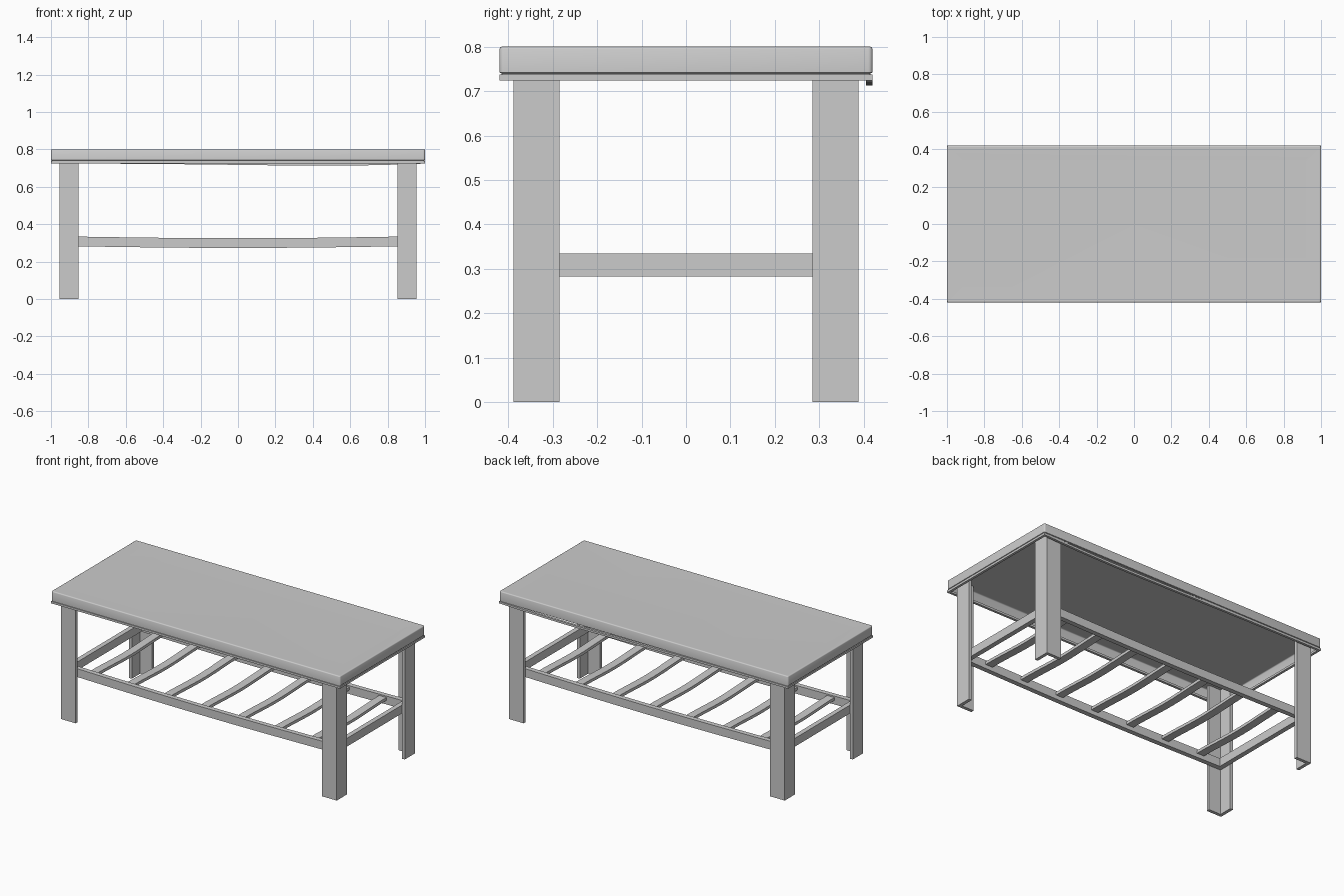
import bpy, bmesh, math
from mathutils import Vector

if "Cube" in bpy.data.objects:
    bpy.data.objects.remove(bpy.data.objects["Cube"])


def finish(name, bm, smooth=False):
    bmesh.ops.recalc_face_normals(bm, faces=bm.faces)
    me = bpy.data.meshes.new(name)
    bm.to_mesh(me)
    bm.free()
    ob = bpy.data.objects.new(name, me)
    bpy.context.collection.objects.link(ob)
    if smooth:
        bpy.context.view_layer.objects.active = ob
        ob.select_set(True)
        bpy.ops.object.shade_smooth_by_angle(angle=math.radians(35))
        ob.select_set(False)
    return ob


def loft(bm, rings, cap_start=True, cap_end=True):
    loops = [[bm.verts.new(p) for p in r] for r in rings]
    n = len(loops[0])
    for a, b in zip(loops, loops[1:]):
        for i in range(n):
            j = (i + 1) % n
            bm.faces.new((a[i], a[j], b[j], b[i]))
    if cap_start:
        bm.faces.new(loops[0][::-1])
    if cap_end:
        bm.faces.new(loops[-1])


def bar(name, start, end, width, height, sag=lambda t: 0.0, steps=12):
    """Rectangular bar between two points (bottom centre), lowered by sag(t)."""
    a, b = Vector(start), Vector(end)
    side = (b - a).normalized().cross(Vector((0, 0, 1))) * width / 2
    rings = []
    for k in range(steps + 1):
        t = k / steps
        p = a.lerp(b, t) - Vector((0, 0, sag(t)))
        up = Vector((0, 0, height))
        rings.append([p - side, p + side, p + side + up, p - side + up])
    bm = bmesh.new()
    loft(bm, rings)
    return finish(name, bm)


def rounded_rect(hx, hy, r, z, seg=4):
    pts = []
    for q, (sx, sy) in enumerate([(1, 1), (-1, 1), (-1, -1), (1, -1)]):
        for k in range(seg + 1):
            a = math.pi / 2 * (q + k / seg)
            pts.append((sx * (hx - r) + r * math.cos(a),
                        sy * (hy - r) + r * math.sin(a), z))
    return pts


def bow(depth, power=1):
    return lambda t: depth * max(0.0, math.sin(math.pi * t)) ** power


HX, HY = 1.0, 0.42

# Padded top: open-bottomed shell with softened upper edge
bm = bmesh.new()
profile = [(0.005, 0.736), (0.005, 0.740), (0.0, 0.742), (0.0, 0.795),
           (0.0015, 0.798), (0.005, 0.800), (0.010, 0.800), (0.080, 0.798)]
loft(bm, [rounded_rect(HX - i, HY - i, max(0.003, 0.010 - i), z)
          for i, z in profile], cap_start=False)
finish("padded_top", bm, smooth=True)

# Thin trim frame under the top; the back strip sags a little off-centre
W, ZB, H = 0.015, 0.724, 0.013
yo, xo = HY - W / 2, HX - W / 2
bar("front_trim", (-HX, -yo, ZB), (HX, -yo, ZB), W, H)
bar("back_trim", (-HX, yo, ZB), (HX, yo, ZB), W, H,
    lambda t: 0.011 * math.sin(math.pi * t ** 2.2), 24)
for s, n in ((-1, "left"), (1, "right")):
    bar(n + "_trim", (s * xo, -HY + W, ZB), (s * xo, HY - W, ZB), W, H)

# Angle-profile legs, open towards the inside
ox, oy, wing, th = 0.955, 0.388, 0.103, 0.02
for sx, nx in ((-1, "left"), (1, "right")):
    for sy, ny in ((-1, "front"), (1, "back")):
        sec = [(ox, oy), (ox - wing, oy), (ox - wing, oy - th),
               (ox - th, oy - th), (ox - th, oy - wing), (ox, oy - wing)]
        bm = bmesh.new()
        loft(bm, [[(sx * x, sy * y, z) for x, y in sec] for z in (0, 0.795)])
        finish(f"{ny}_{nx}_leg", bm)

# Shelf frame fitted inside the legs
rw, rz, rh = 0.03, 0.283, 0.052
rx, ry = ox - th, oy - th
for s, n in ((-1, "front"), (1, "back")):
    y = s * (ry - rw / 2)
    bar(n + "_shelf_rail", (-rx, y, rz), (rx, y, rz), rw, rh, bow(0.010))
for s, n in ((-1, "left"), (1, "right")):
    x = s * (rx - rw / 2)
    bar(n + "_shelf_rail", (x, -ry + rw, rz), (x, ry - rw, rz), rw, rh)

# Gently sagging shelf slats
for k in range(7):
    x = (k - 3) * 0.255
    z = 0.308 - 0.009 * math.cos(math.pi * x / (2 * rx))
    bar(f"shelf_slat_{k + 1}", (x, -ry + rw, z), (x, ry - rw, z),
        0.05, 0.018, bow(0.010, 2))
